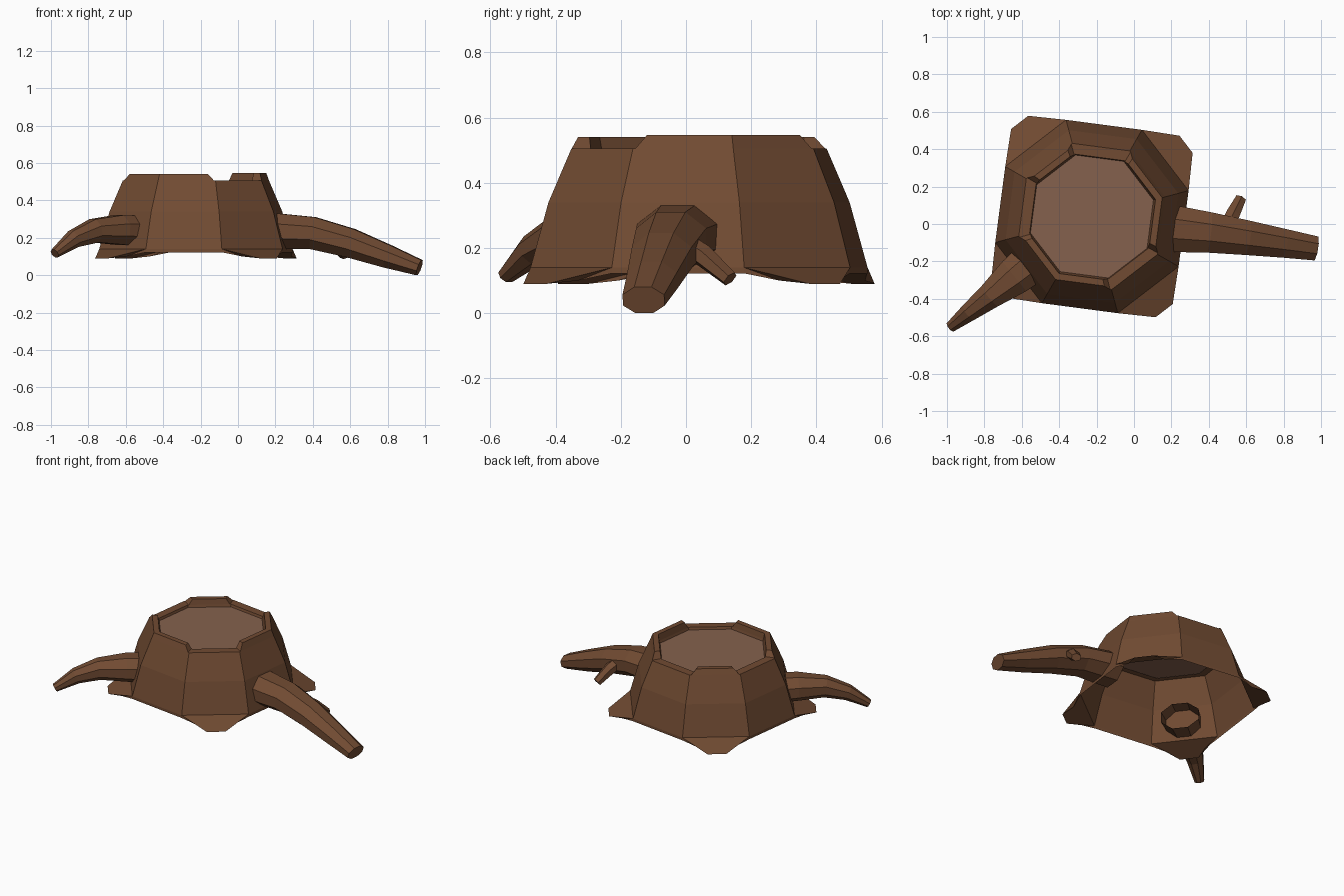
import bpy, bmesh, math
from mathutils import Vector

if "Cube" in bpy.data.objects:
    bpy.data.objects.remove(bpy.data.objects["Cube"])

CX, CY = -0.225, 0.04          # stump axis
A0 = 15                        # angle of the first octagon corner


def material(name, rgb):
    m = bpy.data.materials.new(name)
    m.diffuse_color = (*rgb, 1)
    m.use_nodes = True
    m.node_tree.nodes["Principled BSDF"].inputs["Base Color"].default_value = m.diffuse_color
    return m


BARK = material("bark brown", (0.165, 0.070, 0.032))
WOOD = material("cut wood", (0.235, 0.12, 0.075))


def finish(name, bm, mat):
    me = bpy.data.meshes.new(name)
    bm.to_mesh(me)
    bm.free()
    me.materials.append(mat)
    ob = bpy.data.objects.new(name, me)
    bpy.context.collection.objects.link(ob)
    return ob


def polar(deg, r, z):
    a = math.radians(deg)
    return Vector((CX + r * math.cos(a), CY + r * math.sin(a), z))


def on_octagon(deg, r, z):
    """Point on the octagon outline with corner radius r."""
    off = (deg - A0) % 45 - 22.5
    return polar(deg, r * math.cos(math.radians(22.5)) / math.cos(math.radians(off)), z)


def bridge(bm, a, b, closed=True):
    n = len(a)
    for i in range(n if closed else n - 1):
        j = (i + 1) % n
        bm.faces.new((a[i], a[j], b[j], b[i]))


# Stump shell: octagonal rings, open underneath
bm = bmesh.new()
profile = [(0.535, 0.14), (0.478, 0.34), (0.405, 0.505), (0.345, 0.505), (0.34, 0.488)]
rings = [[bm.verts.new(polar(A0 + 45 * k, r, z)) for k in range(8)] for r, z in profile]
for lo, hi in zip(rings, rings[1:]):
    bridge(bm, lo, hi)

# Skirt under the stump, with a pointed toe on each diagonal side
base = rings[0]
hem = [bm.verts.new(polar(A0 + 45 * k, 0.535, 0.122)) for k in range(8)]
for k in range(8):
    j = (k + 1) % 8
    a, b, ha, hb = base[k], base[j], hem[k], hem[j]
    if k % 2:
        bm.faces.new((ha, hb, b, a))
        continue
    mid = A0 + 45 * k + 22.5
    sa, ta, tb, sb = [bm.verts.new(polar(mid + d, r, z)) for d, r, z in
                      ((-11.5, 0.565, 0.1), (-5.2, 0.637, 0.09),
                       (5.2, 0.637, 0.09), (11.5, 0.565, 0.1))]
    for f in ((a, ha, sa), (a, sa, ta), (a, ta, tb, b), (b, tb, sb), (b, sb, hb)):
        bm.faces.new(f)
finish("stump", bm, BARK)

# Cut wood top
bm = bmesh.new()
bm.faces.new([bm.verts.new(polar(A0 + 45 * k, 0.345, 0.489)) for k in range(8)])
finish("wood_top", bm, WOOD)


# Broken bark rim pieces standing above the cut
def rim_piece(name, start, end, top):
    bm = bmesh.new()
    corners = list(range(start + 45, end, 45))
    low = [start + 1] + corners + [end - 1]
    high = [start + 5] + corners + [end - 5]
    rows = [[bm.verts.new(on_octagon(d, r, z)) for d in angs] for angs, r, z in
            ((low, 0.405, 0.505), (high, 0.389, top), (high, 0.352, top), (low, 0.345, 0.505))]
    for p, q in zip(rows, rows[1:]):
        bridge(bm, p, q, closed=False)
    bm.faces.new([r[0] for r in rows])
    bm.faces.new([r[-1] for r in reversed(rows)])
    bmesh.ops.recalc_face_normals(bm, faces=bm.faces)
    finish(name, bm, BARK)


rim_piece("rim_right", -30, 60, 0.547)
rim_piece("rim_back_left", 105, 150, 0.54)
rim_piece("rim_front", 195, 285, 0.54)


# Tapering roots: path of (x, y, z, half width, half height), open at the inner end
def root(name, path, sides=8):
    bm = bmesh.new()
    pts = [Vector(p[:3]) for p in path]
    rings = []
    for i, p in enumerate(path):
        t = (pts[min(i + 1, len(pts) - 1)] - pts[max(i - 1, 0)]).normalized()
        side = Vector((0, 0, 1)).cross(t).normalized()
        up = t.cross(side)
        ring = []
        for s in range(sides):
            a = 2 * math.pi * (s + 0.5) / sides
            ring.append(bm.verts.new(pts[i] + side * p[3] * math.cos(a) + up * p[4] * math.sin(a)))
        rings.append(ring)
    for p, q in zip(rings, rings[1:]):
        bridge(bm, p, q)
    bm.faces.new(rings[-1])
    finish(name, bm, BARK)


root("right_root", [(0.16, -0.02, 0.238, 0.14, 0.105), (0.40, -0.045, 0.225, 0.117, 0.093),
                    (0.60, -0.073, 0.172, 0.1, 0.084), (0.80, -0.103, 0.1, 0.083, 0.067),
                    (0.97, -0.13, 0.04, 0.07, 0.046)])
root("left_root", [(-0.51, -0.175, 0.235, 0.125, 0.09), (-0.64, -0.28, 0.242, 0.11, 0.085),
                   (-0.77, -0.385, 0.237, 0.075, 0.068), (-0.88, -0.47, 0.193, 0.053, 0.05),
                   (-0.98, -0.55, 0.116, 0.031, 0.026)])
root("side_rootlet", [(0.49, -0.03, 0.225, 0.045, 0.04), (0.53, 0.055, 0.175, 0.042, 0.035),
                      (0.57, 0.135, 0.105, 0.032, 0.025)], 6)
